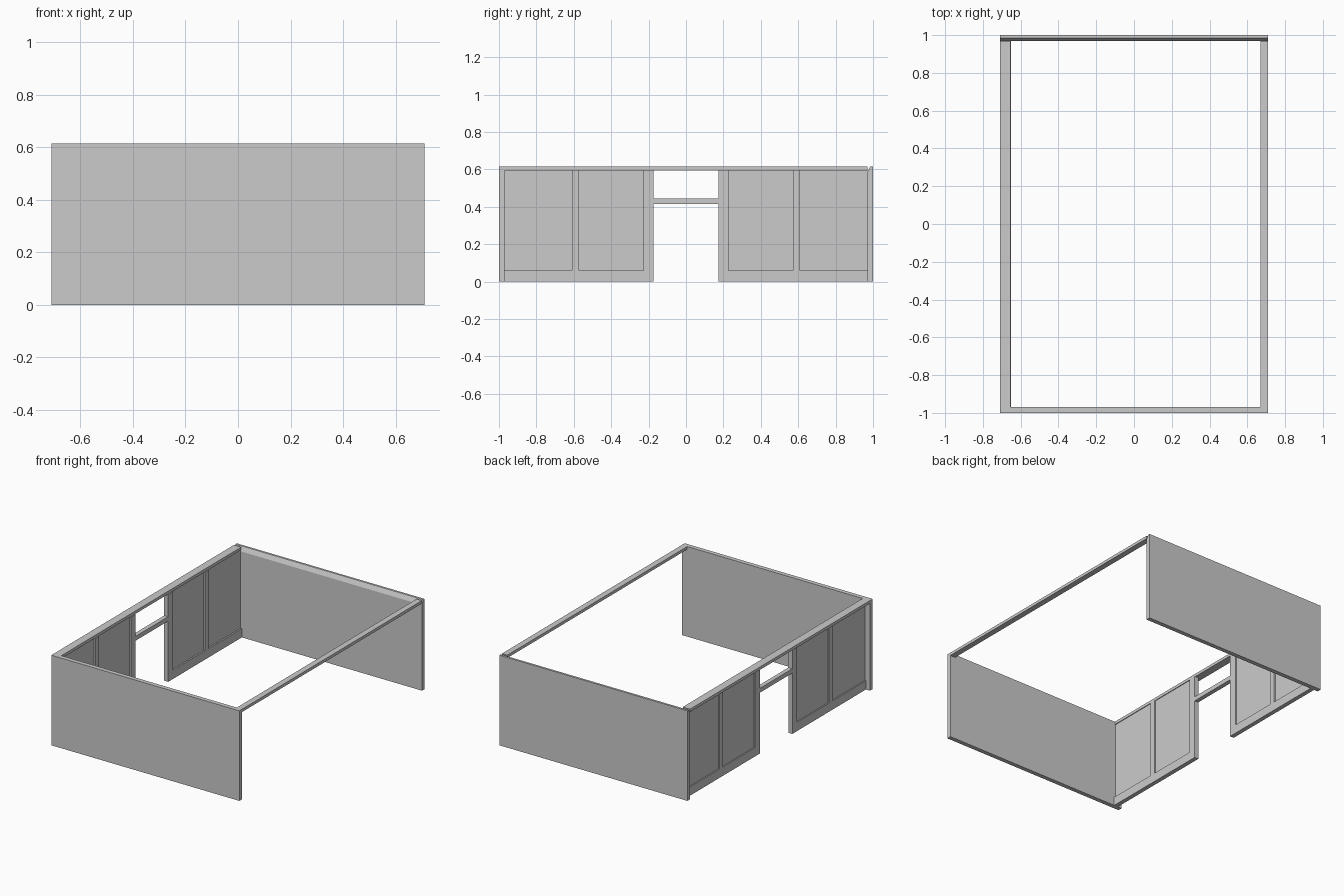
import bpy
import bmesh

if "Cube" in bpy.data.objects:
    bpy.data.objects.remove(bpy.data.objects["Cube"])


def box(name, x0, x1, y0, y1, z0, z1):
    bm = bmesh.new()
    bmesh.ops.create_cube(bm, size=1)
    for v in bm.verts:
        v.co = (x1 if v.co.x > 0 else x0,
                y1 if v.co.y > 0 else y0,
                z1 if v.co.z > 0 else z0)
    me = bpy.data.meshes.new(name)
    bm.to_mesh(me)
    bm.free()
    ob = bpy.data.objects.new(name, me)
    bpy.context.collection.objects.link(ob)
    return ob


W, H, T = 0.71, 0.615, 0.03     # half width, height, board thickness
RAIL = 0.595                    # underside of the top rails
FX0, FX1 = -0.68, -0.65         # frame depth of the panelled side
PX0, PX1 = -0.672, -0.66        # thinner recessed panels

# End boards
box("front_end_board", -W, W, -1, -1 + T, 0, H)
back = box("back_end_board", -W, W, 1 - T, 1, 0, H)

# Sloped inner top edge of the back board
for v in back.data.vertices:
    if v.co.z > 0.5 and v.co.y < 0.99:
        v.co.z = 0.585
bm = bmesh.new()
bm.from_mesh(back.data)
bm.verts.ensure_lookup_table()
top = max(bm.faces, key=lambda f: f.calc_center_median().z)
bmesh.ops.bisect_plane(bm, geom=bm.verts[:] + bm.edges[:] + bm.faces[:],
                       plane_co=(0, 0.985, 0), plane_no=(0, 1, 0))
for v in bm.verts:
    if abs(v.co.y - 0.985) < 1e-4 and v.co.z > 0.5:
        v.co.z = H
bmesh.ops.recalc_face_normals(bm, faces=bm.faces)
bm.to_mesh(back.data)
bm.free()

# Long top rails
box("left_top_rail", -W, -0.655, -1 + T, 1 - T, RAIL, H)
box("right_top_rail", 0.67, W, -1 + T, 1 - T, RAIL, H)

# Rail across the opening
box("opening_crossbar", FX0, FX1, -0.175, 0.175, 0.415, 0.445)

# Panelled side: two mirrored halves either side of the opening
for s, side in ((-1, "front"), (1, "back")):
    def part(name, x0, x1, a, b, z0, z1):
        box(f"{side}_{name}", x0, x1, min(s * a, s * b), max(s * a, s * b), z0, z1)
    part("bottom_rail", FX0, FX1, 0.175, 0.97, 0, 0.06)
    part("opening_stile", FX0, FX1, 0.175, 0.228, 0.06, RAIL)
    part("middle_stile", FX0, FX1, 0.572, 0.61, 0.06, RAIL)
    part("inner_panel", PX0, PX1, 0.228, 0.572, 0.06, RAIL)
    part("outer_panel", PX0, PX1, 0.61, 0.97, 0.06, RAIL)
